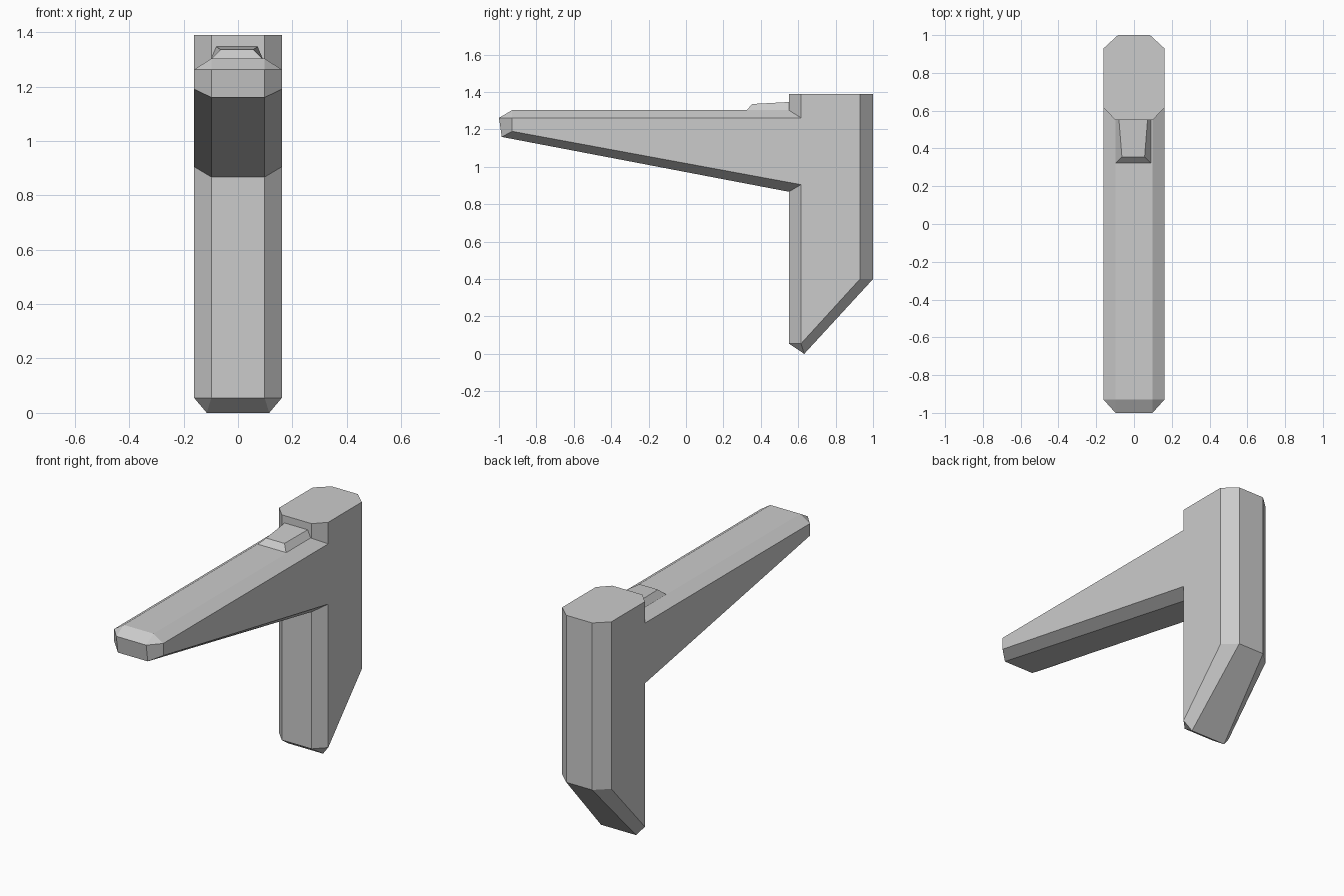
import bpy, bmesh

if "Cube" in bpy.data.objects:
    bpy.data.objects.remove(bpy.data.objects["Cube"])

def finish(bm, name):
    bmesh.ops.remove_doubles(bm, verts=bm.verts, dist=0.0005)
    bmesh.ops.dissolve_degenerate(bm, edges=bm.edges, dist=0.0005)
    bmesh.ops.recalc_face_normals(bm, faces=bm.faces)
    me = bpy.data.meshes.new(name)
    bm.to_mesh(me)
    bm.free()
    ob = bpy.data.objects.new(name, me)
    bpy.context.collection.objects.link(ob)
    return ob

# Bracket: each station is (outer half width, outer y, z, side y, z),
# joining the narrow outer outline to the wide flat side by a chamfer
HALF = 0.161
stations = [
    (.098, -.93, 1.303, -.93, 1.262),   # arm top, front
    (.098, .55, 1.303, .615, 1.262),    # arm top meets post
    (.098, .55, 1.39, .615, 1.39),      # post top, front
    (.085, 1.0, 1.39, .93, 1.39),       # post top, back
    (.085, 1.0, .40, .93, .40),         # back of post, bottom
    (.115, .632, .0, .615, .055),       # foot tip
    (.098, .55, .055, .615, .055),      # foot front
    (.098, .55, .867, .615, .905),      # arm underside meets post
    (.098, -.985, 1.16, -.93, 1.19),    # arm underside, tip
    (.098, -1.0, 1.262, -.93, 1.262),   # arm tip
]
bm = bmesh.new()
rings = []
for sx in (-1, 1):
    rings.append([bm.verts.new((sx * w, y, z)) for w, y, z, _, _ in stations])
    rings.append([bm.verts.new((sx * HALF, y, z)) for _, _, _, y, z in stations])
outer_l, side_l, outer_r, side_r = rings
n = len(stations)
for a, b in ((outer_l, outer_r), (outer_r, side_r), (side_l, outer_l)):
    for i in range(n):
        j = (i + 1) % n
        bm.faces.new((a[i], a[j], b[j], b[i]))
bm.faces.new(side_l)
bm.faces.new(side_r)
finish(bm, "bracket_body")

# Small tapered wedge on top of the arm
bm = bmesh.new()
cx = -.004
base = [(-.096, .32, 1.30), (.096, .32, 1.30), (.096, .555, 1.30), (-.096, .555, 1.30)]
top = [(-.06, .355, 1.336), (.06, .355, 1.336), (.076, .555, 1.347), (-.076, .555, 1.347)]
lo, hi = [[bm.verts.new((x + cx, y, z)) for x, y, z in r] for r in (base, top)]
for i in range(4):
    j = (i + 1) % 4
    bm.faces.new((lo[i], lo[j], hi[j], hi[i]))
bm.faces.new(lo)
bm.faces.new(hi)
finish(bm, "top_wedge")
